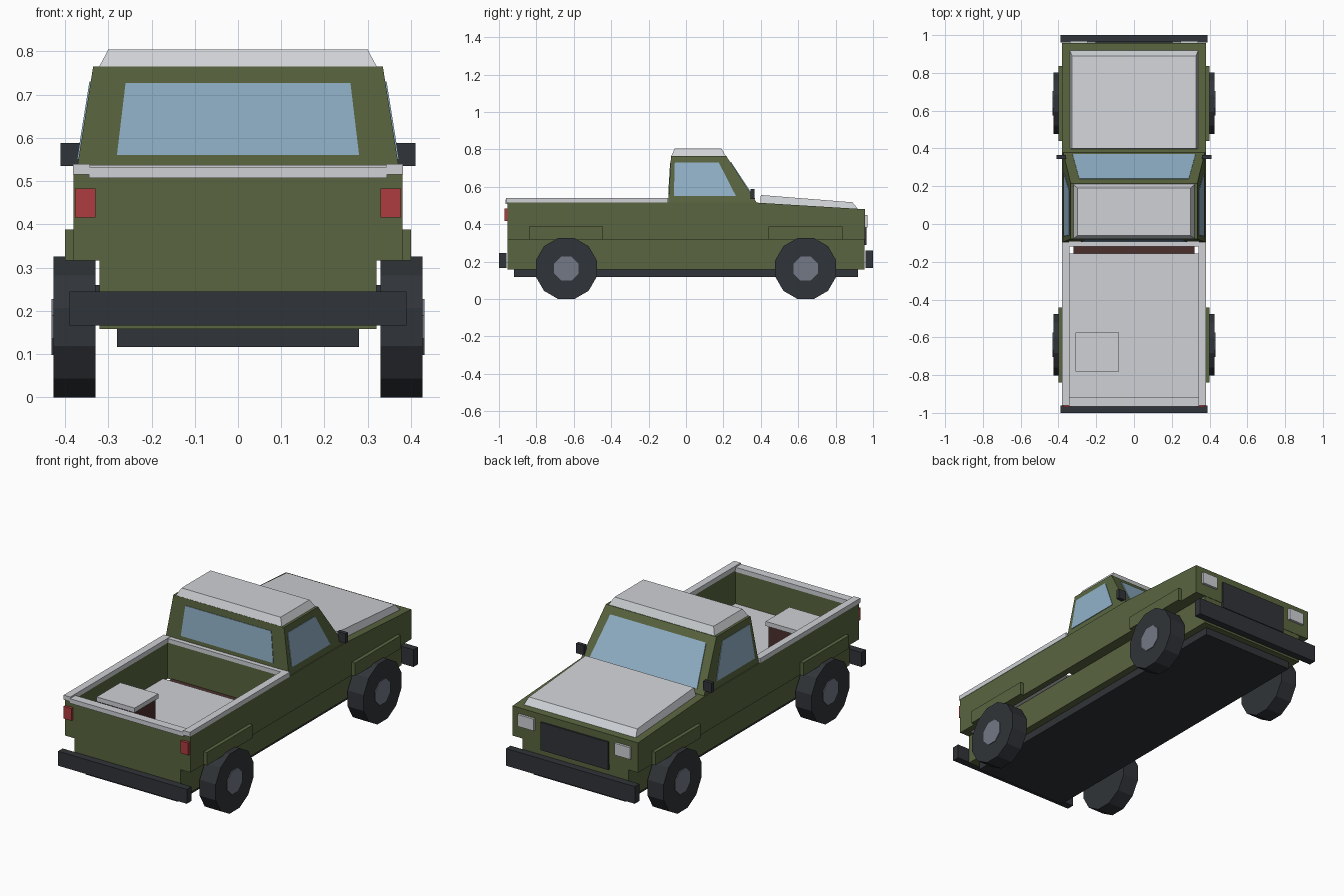
import bpy, bmesh, math
from mathutils import Vector, Matrix

if "Cube" in bpy.data.objects:
    bpy.data.objects.remove(bpy.data.objects["Cube"])


def material(name, rgb):
    m = bpy.data.materials.new(name)
    m.diffuse_color = (*rgb, 1)
    m.use_nodes = True
    m.node_tree.nodes["Principled BSDF"].inputs["Base Color"].default_value = m.diffuse_color
    return m


GREEN = material("green paint", (0.10, 0.13, 0.05))
LIGHT = material("light trim", (0.62, 0.64, 0.67))
DARK = material("dark rubber", (0.03, 0.034, 0.04))
GLASS = material("window glass", (0.28, 0.44, 0.57))
RED = material("red lamp", (0.42, 0.045, 0.05))
HUB = material("hub metal", (0.17, 0.19, 0.24))
BROWN = material("brown wood", (0.07, 0.03, 0.025))


def finish(name, bm, mat):
    bmesh.ops.recalc_face_normals(bm, faces=bm.faces)
    me = bpy.data.meshes.new(name)
    bm.to_mesh(me)
    bm.free()
    me.materials.append(mat)
    ob = bpy.data.objects.new(name, me)
    bpy.context.collection.objects.link(ob)
    return ob


def loft(name, ring_a, ring_b, mat):
    """Solid between two matching closed outlines."""
    bm = bmesh.new()
    a = [bm.verts.new(p) for p in ring_a]
    b = [bm.verts.new(p) for p in ring_b]
    n = len(a)
    bm.faces.new(a)
    bm.faces.new(b[::-1])
    for i in range(n):
        j = (i + 1) % n
        bm.faces.new((a[i], b[i], b[j], a[j]))
    return finish(name, bm, mat)


def box(name, x, y, z, mat):
    rings = [[(x[i], y[j], h) for i, j in ((0, 0), (1, 0), (1, 1), (0, 1))] for h in z]
    return loft(name, *rings, mat)


def pair(name, x, y, z, mat):
    box(name + "_right", x, y, z, mat)
    box(name + "_left", (-x[1], -x[0]), y, z, mat)


def profile(name, pts, mat):
    """Side profile of (y, z, half width), symmetric about x = 0."""
    return loft(name, [(-w, y, z) for y, z, w in pts], [(w, y, z) for y, z, w in pts], mat)


def pane(name, pts, outward):
    """Thin pane standing slightly proud of the surface."""
    o = Vector(outward).normalized() * 0.003
    p = [Vector(q) for q in pts]
    return loft(name, [q - o for q in p], [q + o for q in p], GLASS)


def cylinder(name, x0, x1, y, z, apothem, n, mat):
    r = apothem / math.cos(math.pi / n)
    rings = [[(x, y + r * math.cos((i + .5) * math.tau / n), z + r * math.sin((i + .5) * math.tau / n))
              for i in range(n)] for x in (x0, x1)]
    return loft(name, *rings, mat)


# Chassis and lower body
box("chassis", (-.28, .28), (-.92, .92), (.117, .16), DARK)
box("lower_body", (-.32, .32), (-.955, .955), (.158, .32), GREEN)
box("rear_bumper", (-.39, .39), (-1, -.96), (.166, .245), DARK)
box("front_bumper", (-.39, .39), (.96, 1), (.166, .26), DARK)

# Front body and hood
profile("front_body", [(-.095, .317, .38), (-.095, .515, .38), (.38, .515, .38),
                       (.957, .48, .38), (.957, .317, .38)], GREEN)
profile("hood_panel", [(.397, .51, .34), (.40, .556, .328), (.89, .517, .328),
                       (.92, .48, .34)], LIGHT)

# Cab and roof
profile("cab", [(-.095, .513, .375), (-.08, .765, .335), (.215, .765, .335),
                (.38, .513, .375)], GREEN)
profile("roof", [(-.08, .763, .322), (-.06, .804, .30), (.19, .804, .30),
                 (.213, .763, .322)], LIGHT)


def cab_x(z):
    return .375 - .16 * (z - .515)


def rear_y(z):
    return -.095 + .06 * (z - .515)


def front_y(z):
    return .38 - .655 * (z - .515)


# Windows
pane("rear_window", [(x, rear_y(z), z) for x, z in
                     ((-.28, .56), (.28, .56), (.26, .727), (-.26, .727))], (0, -1, .06))
pane("windshield", [(x, front_y(z), z) for x, z in
                    ((-.325, .535), (.325, .535), (.29, .73), (-.29, .73))], (0, 1, .655))
for side, s in (("right", 1), ("left", -1)):
    pane("side_window_" + side, [(s * cab_x(z), y, z) for y, z in
                                 ((-.065, .55), (.267, .55), (.175, .73), (-.06, .73))], (s, 0, .16))
pair("mirror", (.36, .41), (.345, .366), (.535, .588), DARK)

# Cargo bed
pair("bed_side", (.345, .38), (-.955, -.095), (.317, .517), GREEN)
box("tailgate", (-.345, .345), (-.955, -.92), (.317, .51), GREEN)
box("bed_front_wall", (-.345, .345), (-.115, -.09), (.317, .517), GREEN)
box("bed_base", (-.32, .32), (-.92, -.115), (.315, .322), BROWN)
box("bed_floor", (-.345, .345), (-.92, -.155), (.322, .332), LIGHT)
pair("side_rail", (.342, .382), (-.962, -.095), (.515, .54), LIGHT)
box("tailgate_rail", (-.345, .345), (-.965, -.918), (.507, .532), LIGHT)
box("front_rail", (-.345, .345), (-.118, -.09), (.515, .538), LIGHT)
box("storage_box", (-.30, -.09), (-.77, -.585), (.33, .457), BROWN)
box("storage_lid", (-.31, -.08), (-.78, -.575), (.455, .48), LIGHT)

# Lamps and grille
pair("tail_lamp", (.33, .377), (-.97, -.95), (.416, .483), RED)
pair("headlamp", (.245, .34), (.95, .97), (.383, .448), LIGHT)
box("grille", (-.205, .205), (.95, .966), (.288, .44), DARK)

# Fenders and wheels
for end, yc in (("front", .64), ("rear", -.64)):
    pair(end + "_fender", (.375, .40), (yc - .2, yc + .197), (.317, .388), GREEN)
    for side, s in (("right", 1), ("left", -1)):
        cylinder(f"{end}_tire_{side}", s * .33, s * .427, yc, .163, .163, 12, DARK)
        cylinder(f"{end}_hub_{side}", s * .40, s * .431, yc, .163, .065, 8, HUB)
